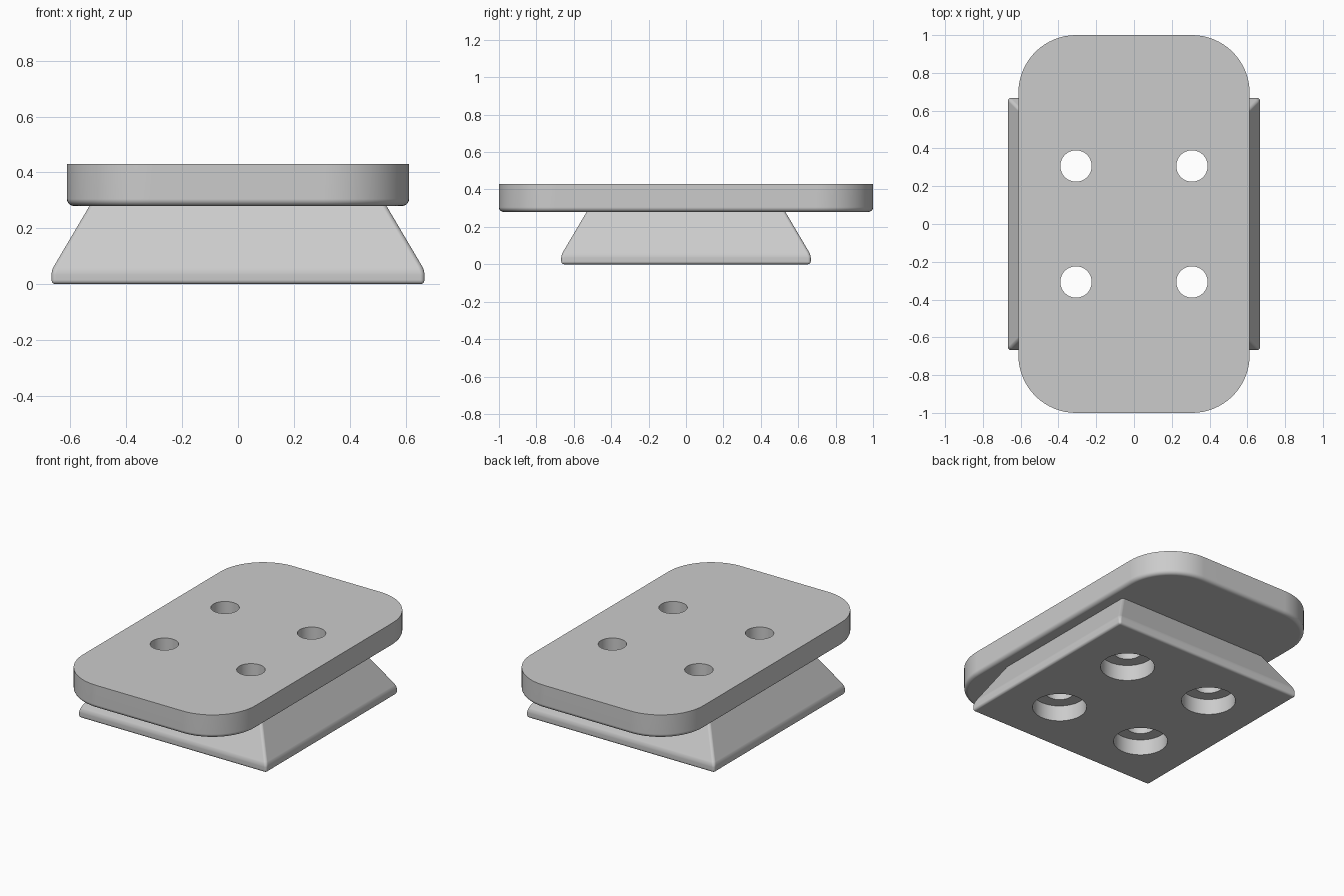
import bpy, bmesh, math

cube = bpy.data.objects.get("Cube")
if cube:
    bpy.data.objects.remove(cube, do_unlink=True)

HOLE = 0.307          # hole offset from the centre in x and y
PLATE_BOTTOM, PLATE_TOP = 0.28, 0.43

grey = bpy.data.materials.new("plain grey")
grey.use_nodes = True
colour = (0.6, 0.6, 0.6, 1)
grey.diffuse_color = colour
grey.node_tree.nodes["Principled BSDF"].inputs["Base Color"].default_value = colour


def finish(bm, name):
    bmesh.ops.recalc_face_normals(bm, faces=bm.faces)
    mesh = bpy.data.meshes.new(name)
    bm.to_mesh(mesh)
    bm.free()
    mesh.materials.append(grey)
    ob = bpy.data.objects.new(name, mesh)
    bpy.context.collection.objects.link(ob)
    return ob


def extrude_up(bm, outline, z, height):
    face = bm.faces.new([bm.verts.new((x, y, z)) for x, y in outline])
    new = bmesh.ops.extrude_face_region(bm, geom=[face])["geom"]
    verts = [g for g in new if isinstance(g, bmesh.types.BMVert)]
    bmesh.ops.translate(bm, verts=verts, vec=(0, 0, height))
    return verts


def rounded_rectangle(hx, hy, r, steps=16):
    points = []
    for i, (sx, sy) in enumerate([(1, 1), (-1, 1), (-1, -1), (1, -1)]):
        for k in range(steps + 1):
            a = (i + k / steps) * math.pi / 2
            points.append((sx * (hx - r) + r * math.cos(a),
                           sy * (hy - r) + r * math.sin(a)))
    return points


def cylinders(name, radius, z0, z1):
    bm = bmesh.new()
    for sx in (-1, 1):
        for sy in (-1, 1):
            ring = [(sx * HOLE + radius * math.cos(a), sy * HOLE + radius * math.sin(a))
                    for a in (math.tau * i / 48 for i in range(48))]
            extrude_up(bm, ring, z0, z1 - z0)
    return finish(bm, name)


# Top plate with a rounded lower rim
bm = bmesh.new()
extrude_up(bm, rounded_rectangle(0.612, 1.0, 0.305), PLATE_BOTTOM, PLATE_TOP - PLATE_BOTTOM)
rim = [e for e in bm.edges if all(v.co.z < PLATE_BOTTOM + 0.01 for v in e.verts)]
bmesh.ops.bevel(bm, geom=rim, offset=0.025, segments=5, profile=0.5, affect='EDGES')
mount = finish(bm, "mounting_plate")

# Tapered square foot, running slightly into the plate
bm = bmesh.new()
h = 0.667
square = [(-h, -h), (h, -h), (h, h), (-h, h)]
extrude_up(bm, square, 0, 0.05)
top = max(bm.faces, key=lambda f: f.calc_center_median().z)
verts = [g for g in bmesh.ops.extrude_face_region(bm, geom=[top])["geom"]
         if isinstance(g, bmesh.types.BMVert)]
bmesh.ops.delete(bm, geom=[top], context='FACES_ONLY')
for v in verts:
    v.co = (v.co.x * 0.77, v.co.y * 0.77, 0.31)
soft = [e for e in bm.edges if any(v.co.z < 0.3 for v in e.verts)]
bmesh.ops.bevel(bm, geom=soft, offset=0.015, segments=4, profile=0.5, affect='EDGES')
foot = finish(bm, "tapered_foot")

# Join the parts, then cut through holes and the wider bores below
tools = [(foot, 'UNION'),
         (cylinders("bolt_hole_cutter", 0.083, -0.1, 0.6), 'DIFFERENCE'),
         (cylinders("bore_cutter", 0.157, -0.1, 0.1), 'DIFFERENCE')]
bpy.ops.object.select_all(action='DESELECT')
mount.select_set(True)
bpy.context.view_layer.objects.active = mount
for tool, operation in tools:
    mod = mount.modifiers.new(tool.name, 'BOOLEAN')
    mod.object, mod.operation, mod.solver = tool, operation, 'EXACT'
    bpy.ops.object.modifier_apply(modifier=mod.name)
    bpy.data.objects.remove(tool, do_unlink=True)

# Smooth the rounded areas, keep flats flat
mount.name = "mounting_block"
bpy.ops.object.shade_smooth_by_angle(angle=math.radians(35))
flat = mount.modifiers.new("flat_faces", 'WEIGHTED_NORMAL')
flat.keep_sharp = True
